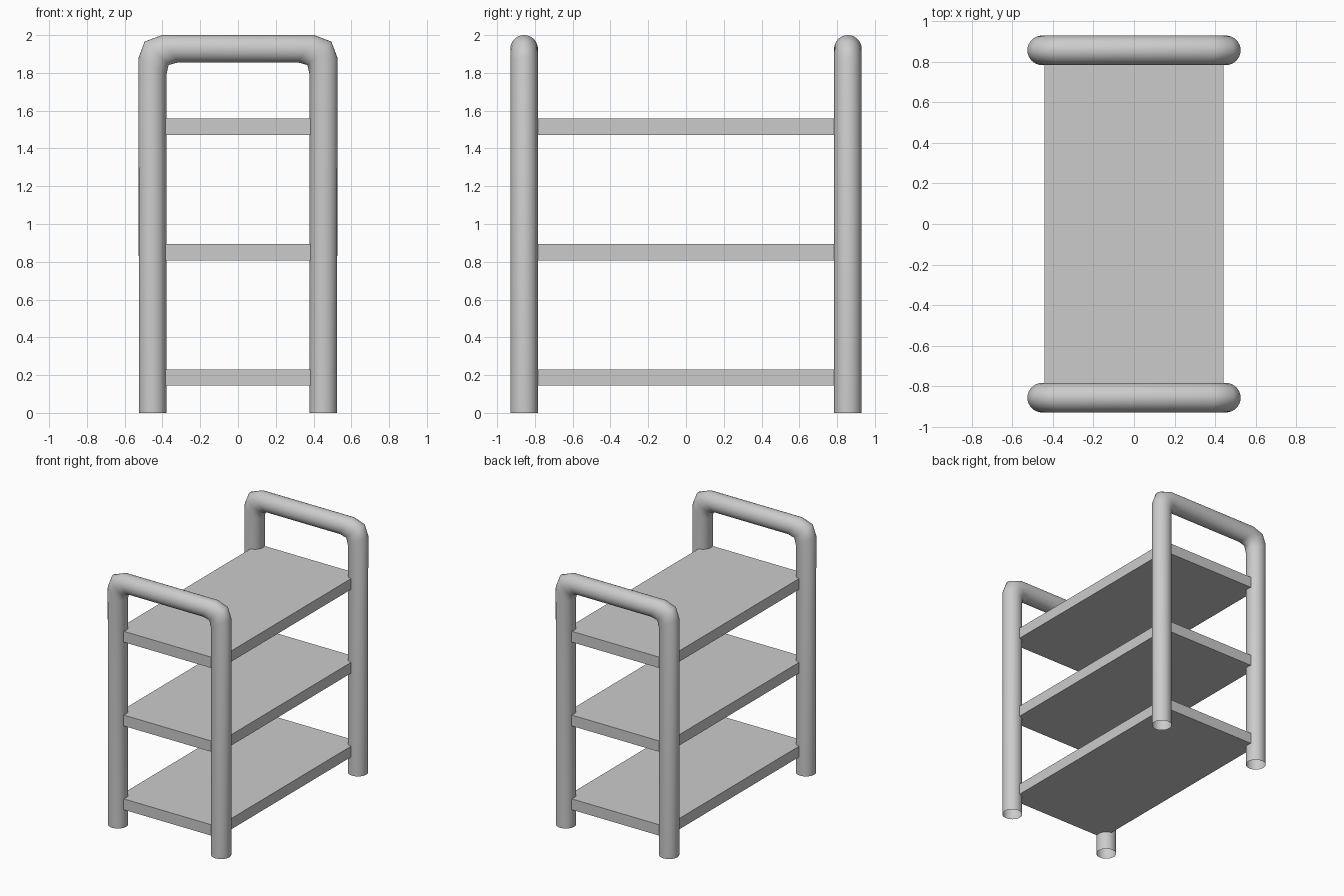
import bpy, bmesh, math
from mathutils import Vector

if "Cube" in bpy.data.objects:
    bpy.data.objects.remove(bpy.data.objects["Cube"])

RADIUS, SIDES = 0.073, 32
FRAME_Y = 0.857


def make_object(name, bm):
    bmesh.ops.recalc_face_normals(bm, faces=bm.faces)
    mesh = bpy.data.meshes.new(name)
    bm.to_mesh(mesh)
    bm.free()
    obj = bpy.data.objects.new(name, mesh)
    bpy.context.collection.objects.link(obj)
    return obj


def tube_frame(name, y):
    # outer and inner (x, z) edge of each ring, foot to top of the left leg
    left = [((-0.525, 0.0), (-0.379, 0.0)),
            ((-0.526, 1.882), (-0.379, 1.793)),
            ((-0.494, 1.966), (-0.367, 1.842)),
            ((-0.402, 2.0), (-0.318, 1.855))]
    right = [tuple((-x, z) for x, z in ring) for ring in reversed(left)]
    bm = bmesh.new()
    rings = []
    for outer, inner in left + right:
        a = Vector((outer[0], y, outer[1]))
        b = Vector((inner[0], y, inner[1]))
        mid, half = (a + b) / 2, (a - b) / 2
        angles = [2 * math.pi * i / SIDES for i in range(SIDES)]
        rings.append([bm.verts.new(mid + half * math.cos(t)
                                   + Vector((0, RADIUS * math.sin(t), 0)))
                      for t in angles])
    for r0, r1 in zip(rings, rings[1:]):
        for i in range(SIDES):
            j = (i + 1) % SIDES
            bm.faces.new((r0[i], r0[j], r1[j], r1[i])).smooth = True
    return make_object(name, bm)


def shelf(name, z):
    bm = bmesh.new()
    bmesh.ops.create_cube(bm, size=1)
    bmesh.ops.scale(bm, vec=(0.882, 1.768, 0.086), verts=bm.verts)
    obj = make_object(name, bm)
    obj.location.z = z
    return obj


# Bent tube end frames, open at the feet
tube_frame("front_tube_frame", -FRAME_Y)
tube_frame("back_tube_frame", FRAME_Y)

# Three flat shelves, their corners set into the legs
for i, label in enumerate(("lower", "middle", "upper")):
    shelf(label + "_shelf", 0.187 + 0.664 * i)
